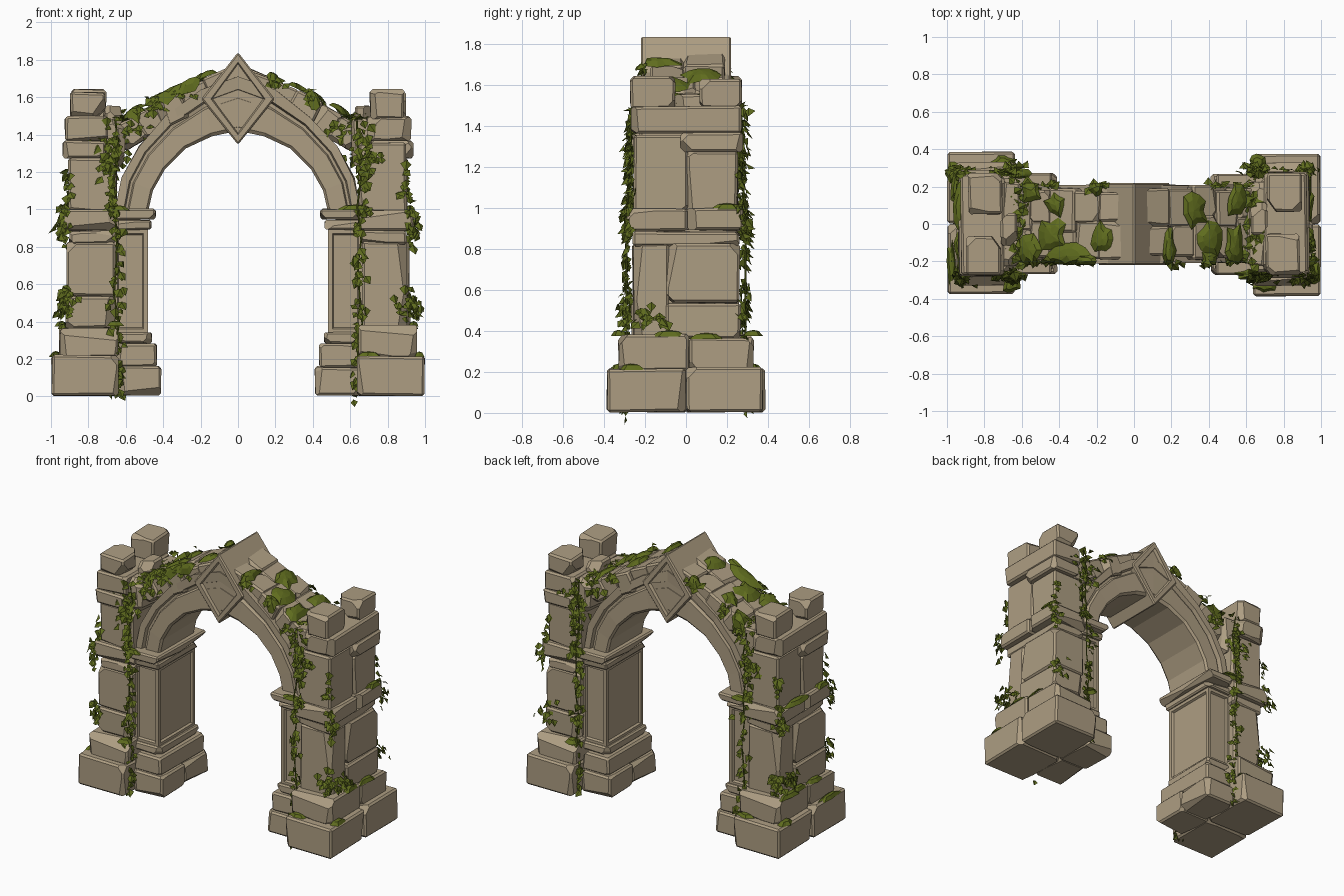
import bpy, bmesh, math, random
from mathutils import Vector, Matrix

if "Cube" in bpy.data.objects:
    bpy.data.objects.remove(bpy.data.objects["Cube"])

random.seed(7)
R = random.uniform


def material(name, col):
    m = bpy.data.materials.new(name)
    m.diffuse_color = (*col, 1)
    m.use_nodes = True
    m.node_tree.nodes["Principled BSDF"].inputs["Base Color"].default_value = m.diffuse_color
    return m


STONE = material("sandy stone", (0.42, 0.34, 0.225))
IVY = material("ivy green", (0.115, 0.15, 0.013))


def finish(bm, name, mat, normals=True):
    if normals:
        bmesh.ops.recalc_face_normals(bm, faces=bm.faces[:])
    me = bpy.data.meshes.new(name)
    bm.to_mesh(me)
    bm.free()
    me.materials.append(mat)
    ob = bpy.data.objects.new(name, me)
    bpy.context.collection.objects.link(ob)
    return ob


half = []   # objects of the right half, later turned round for the left


# Weathered stone block: bevelled box with edges and corners sliced off
def block(name, x0, x1, y0, y1, z0, z1, chips=6, tilt=0, depth=0.02):
    h = Vector((x1 - x0, y1 - y0, z1 - z0)) / 2
    bm = bmesh.new()
    bmesh.ops.create_cube(bm, size=2)
    for v in bm.verts:
        v.co = Vector([c * k - math.copysign(R(0, 0.009), c) for c, k in zip(v.co, h)])
    bmesh.ops.bevel(bm, geom=bm.edges[:], offset=min(0.012, min(h) * 0.3), segments=1, affect='EDGES')
    for i in range(chips):
        d = Vector([random.choice((-1, 1)) * R(0.6, 1.0) for _ in range(3)])
        if i % 3:
            d[random.randrange(3)] *= 0.12
        d.normalize()
        reach = max(d.dot(v.co) for v in bm.verts) - R(0.3, 1.2) * depth
        cut = bmesh.ops.bisect_plane(bm, geom=bm.verts[:] + bm.edges[:] + bm.faces[:],
                                     plane_co=d * reach, plane_no=d, clear_outer=True)
        edges = [e for e in cut['geom_cut'] if isinstance(e, bmesh.types.BMEdge)]
        if edges:
            bmesh.ops.holes_fill(bm, edges=edges)
    c = Vector(((x0 + x1) / 2, (y0 + y1) / 2, (z0 + z1) / 2))
    bm.transform(Matrix.Translation(c) @ Matrix.Rotation(tilt, 4, 'Y'))
    ob = finish(bm, name, STONE)
    half.append(ob)
    return ob


# Outer pier: plinth, second tier, shaft, belt, upper courses
block("plinth_front", .635, 1, -.39, .004, 0, .22)
block("plinth_back", .635, 1, -.004, .38, 0, .225)
block("tier_front", .64, .96, -.335, .02, .2, .385)
block("tier_back", .64, .955, .01, .33, .2, .37)
block("shaft_low_front", .655, .91, -.26, -.08, .36, .83)
block("shaft_low_back", .655, .92, -.1, .265, .53, .83)
block("shaft_foot_back", .655, .925, -.1, .27, .36, .54)
block("shaft_neck", .65, .905, -.265, .265, .81, .89)
block("belt_front", .635, .94, -.29, .01, .88, 1.0)
block("belt_back", .635, .945, 0, .285, .885, 1.0)
block("shaft_up_front", .645, .905, -.26, .01, .98, 1.36)
block("shaft_up_back", .645, .91, 0, .255, .98, 1.28)
block("jutting_stone", .70, .94, -.03, .28, 1.27, 1.37)
block("top_course", .69, .93, -.275, .275, 1.36, 1.5)
block("top_inner_fill", .60, .72, -.23, .23, 1.22, 1.49, 9, depth=.03)
block("broken_stub_front", .70, .89, -.275, -.05, 1.48, 1.645, 9)
block("broken_stub_back", .705, .90, .06, .28, 1.48, 1.63, 10, depth=.03)
block("rubble", .62, .72, -.06, .12, 1.45, 1.56, 8)

# Inner pilaster: foot, panelled shaft and capital
block("inner_plinth_front", .41, .66, -.275, .01, 0, .16)
block("inner_plinth_back", .41, .66, -.01, .27, 0, .165)
block("inner_tier", .43, .66, -.25, .25, .15, .29)
block("inner_foot", .455, .66, -.225, .225, .28, .345)
block("capital_low", .46, .66, -.235, .235, .885, .945, 4)
block("capital_high", .435, .66, -.275, .275, .94, 1.005, 4)

bm = bmesh.new()
bmesh.ops.create_cube(bm, size=1, matrix=Matrix.Translation((.575, 0, .615)) @ Matrix.Diagonal((.19, .41, .56, 1)))
sides = [f for f in bm.faces if abs(f.normal.z) < .5 and f.normal.x < .5]
bmesh.ops.inset_individual(bm, faces=sides, thickness=.035, depth=0)
bmesh.ops.inset_individual(bm, faces=sides, thickness=.01, depth=-.015)
half.append(finish(bm, "pilaster_shaft", STONE))

# Rubble stones riding on the back of the arch
TOP = [(.06, 1.765), (.2, 1.71), (.33, 1.65), (.46, 1.585), (.56, 1.53), (.67, 1.46)]


def arch_top(x):
    x = min(max(abs(x), .06), .67)
    for (a, za), (b, zb) in zip(TOP, TOP[1:]):
        if x <= b:
            return za + (zb - za) * (x - a) / (b - a)


for (a, za), (b, zb) in zip(TOP, TOP[1:]):
    slope, long = math.atan2(za - zb, b - a), math.hypot(b - a, zb - za)
    split = R(-.06, .06)
    for y0, y1 in ((-R(.17, .2), split + .01), (split - .01, R(.18, .215))):
        cx, cz = (a + b) / 2 - .04, (za + zb) / 2 - .075 - R(0, .018)
        block("arch_back_stone", cx - long / 2 - .012, cx + long / 2 + .012, y0, y1,
              cz - .075, cz + .075, 6, slope + R(-.08, .08))

# Left half is the right half turned by 180 degrees
for ob in list(half):
    twin = ob.copy()
    twin.name = "left_" + ob.name
    twin.matrix_world = Matrix.Rotation(math.pi, 4, 'Z')
    bpy.context.collection.objects.link(twin)
    ob.name = "right_" + ob.name

# Moulded arch ring: section swept between inner and outer curve
INNER = [(.48, .99), (.455, 1.1), (.39, 1.215), (.28, 1.325), (.14, 1.39), (0, 1.42)]
OUTER = [(.66, .99), (.625, 1.17), (.535, 1.34), (.39, 1.50), (.2, 1.64), (0, 1.72)]
SECTION = [(0, .185), (.07, .2), (.58, .2), (.62, .18), (.7, .18), (.74, .208), (1, .208)]
SECTION += [(s, -y) for s, y in reversed(SECTION)]
pairs = list(zip(INNER, OUTER))
pairs += [((-a[0], a[1]), (-b[0], b[1])) for a, b in reversed(pairs[:-1])]
bm = bmesh.new()
rings = []
for (xi, zi), (xo, zo) in pairs:
    ring = []
    for s, y in SECTION:
        k = s - (R(0, .05) if s == 1 else 0)
        ring.append(bm.verts.new((xi + (xo - xi) * k, y + R(-.003, .003), zi + (zo - zi) * k)))
    rings.append(ring)
n = len(SECTION)
for a, b in zip(rings, rings[1:]):
    for i in range(n):
        bm.faces.new((a[i], a[(i + 1) % n], b[(i + 1) % n], b[i]))
bm.faces.new(rings[0])
bm.faces.new(rings[-1])
finish(bm, "arch_ring", STONE)

# Diamond keystone with sunken panel front and back
bm = bmesh.new()
front = bm.faces.new([bm.verts.new((x, -.22, z)) for x, z in ((0, 1.345), (.195, 1.59), (0, 1.84), (-.195, 1.59))])
ext = bmesh.ops.extrude_face_region(bm, geom=[front], use_keep_orig=True)
bmesh.ops.translate(bm, vec=(0, .44, 0), verts=[g for g in ext['geom'] if isinstance(g, bmesh.types.BMVert)])
bmesh.ops.recalc_face_normals(bm, faces=bm.faces[:])
bmesh.ops.bevel(bm, geom=bm.edges[:], offset=.008, segments=1, affect='EDGES')
caps = [f for f in bm.faces if abs(f.normal.y) > .9]
bmesh.ops.inset_individual(bm, faces=caps, thickness=.04, depth=0)
bmesh.ops.inset_individual(bm, faces=caps, thickness=.01, depth=-.02)
finish(bm, "keystone", STONE)


# Ivy leaf: two folded triangles
def leaf(bm, p, nor, size):
    nor = (Vector(nor).normalized() + Vector((R(-.6, .6), R(-.6, .6), R(-.3, .8)))).normalized()
    d = Vector((R(-.8, .8), R(-.8, .8), -1))
    d = (d - nor * d.dot(nor)).normalized()
    w = nor.cross(d)
    base, tip = bm.verts.new(p), bm.verts.new(p + d * size)
    for s in (-1, 1):
        side = bm.verts.new(p + d * size * .35 + w * s * size * .5 - nor * size * .2)
        bm.faces.new((base, tip, side) if s < 0 else (base, side, tip))


def cluster(bm, c, spread, nor, count):
    for _ in range(count):
        p = Vector(c) + Vector([max(-1.4, min(1.4, random.gauss(0, .55))) * k for k in spread])
        leaf(bm, p, nor, R(.035, .062))


# Moss mat: ragged disc that follows a surface and droops at its rim
def moss(bm, x, y, rx, ry, surface):
    seg, rows = 11, []
    wob = [R(.65, 1.15) for _ in range(seg)]
    for r in (.55, 1):
        row = []
        for i in range(seg):
            t = i * math.tau / seg
            row.append((x + rx * r * wob[i] * math.cos(t), y + ry * r * wob[i] * math.sin(t), .012 if r < 1 else -.012))
        rows.append([bm.verts.new(surface(*q)) for q in row])
    mid = bm.verts.new(surface(x, y, .018))
    for i in range(seg):
        j = (i + 1) % seg
        bm.faces.new((mid, rows[0][i], rows[0][j]))
        bm.faces.new((rows[0][i], rows[1][i], rows[1][j], rows[0][j]))


def on_arch(x, y, lift):
    over = max(0, abs(y) - .2)
    return (x, math.copysign(min(abs(y), .218), y), arch_top(x) + lift - over * 1.2)


# Climbing ivy and ledge moss for each pier (side -1 is turned by 180 degrees)
for side, label in ((1, "right"), (-1, "left")):
    bm = bmesh.new()
    for y in (-1, 1):
        for z in (.08, .2, .35, .5, .62, .78, .9, 1.02, 1.15, 1.28, 1.4):     # hanging strands
            big = z > .95 or z < .3
            yy = y * (.29 if z > .3 else .3)
            cluster(bm, (.645 + .03 * (z > 1), yy * (.95 if z > 1.05 else 1), z), (.035, .015, .07), (-.3, y, 0), 11 if big else 7)
        cluster(bm, (.69, y * .275, 1.3), (.08, .02, .11), (0, y, .2), 22)
        cluster(bm, (.91, y * .285, .5), (.06, .03, .08), (.5, y, .2), 20)
        cluster(bm, (.935, y * .285, .93), (.03, .02, .1), (.7, y, .2), 20)
        cluster(bm, (.9, y * .265, 1.15), (.02, .015, .09), (.4, y, .2), 8)
    cluster(bm, (.94, -.17, .48), (.02, .1, .05), (1, 0, .2), 18)
    cluster(bm, (.635, 0, 1.49), (.045, .24, .025), (-.3, 0, 1), 75)
    cluster(bm, (.56, -.2, 1.45), (.07, .02, .06), (-.3, -1, .3), 14)
    cluster(bm, (.56, .2, 1.45), (.07, .02, .06), (-.3, 1, .3), 14)
    ledges = [(.94, -.08, .03, .1, .385), (.93, .1, .04, .09, .372), (.97, -.27, .04, .07, .222),
              (.7, -.33, .07, .05, .222), (.66, .33, .05, .05, .387), (.63, -.27, .1, .03, 1.008),
              (.65, .27, .07, .03, 1.005), (.92, .2, .03, .08, 1.005)]
    if side < 0:
        ledges += [(.945, -.2, .04, .12, .385), (.975, .2, .03, .14, .225), (.93, -.1, .035, .14, 1.005)]
    for x, y, rx, ry, z in ledges:
        moss(bm, x, y, rx, ry, lambda a, b, c, z=z: (a, b, z + c))
    bm.transform(Matrix.Rotation(0 if side > 0 else math.pi, 4, 'Z'))
    finish(bm, label + "_ivy", IVY, False)

# Thin ivy stems in the corners of the piers
cu = bpy.data.curves.new("ivy_stems", 'CURVE')
cu.dimensions, cu.bevel_depth, cu.bevel_resolution = '3D', .005, 0
for sx in (-1, 1):
    for sy in (-1, 1):
        sp = cu.splines.new('POLY')
        sp.points.add(9)
        for i, p in enumerate(sp.points):
            p.co = (sx * (.65 + R(-.015, .015)), sy * (.29 if i < 7 else .27), .08 + i * .155, 1)
cu.materials.append(IVY)
bpy.context.collection.objects.link(bpy.data.objects.new("ivy_stems", cu))

# Moss draped over the arch
bm = bmesh.new()
for x, y, rx, ry in ((.19, -.14, .035, .12), (.32, .07, .08, .1), (.41, -.08, .08, .09), (.4, -.2, .05, .06),
                     (.55, .12, .07, .1), (.54, -.12, .06, .12), (-.17, -.08, .06, .09), (-.2, .2, .04, .06),
                     (-.36, -.17, .12, .08), (-.44, -.06, .08, .1), (-.42, .1, .06, .07), (-.55, .18, .06, .08),
                     (-.56, -.14, .07, .13), (-.26, -.2, .08, .05)):
    moss(bm, x, y, rx, ry, on_arch)
for x, y in ((.19, -.21), (.38, -.21), (.45, .2), (-.3, -.2), (-.42, -.2), (-.5, -.2), (-.2, .2), (-.45, .2)):
    cluster(bm, (x, y, arch_top(x) - .02), (.05, .012, .03), (0, y, .1), 8)
finish(bm, "arch_moss", IVY, False)
